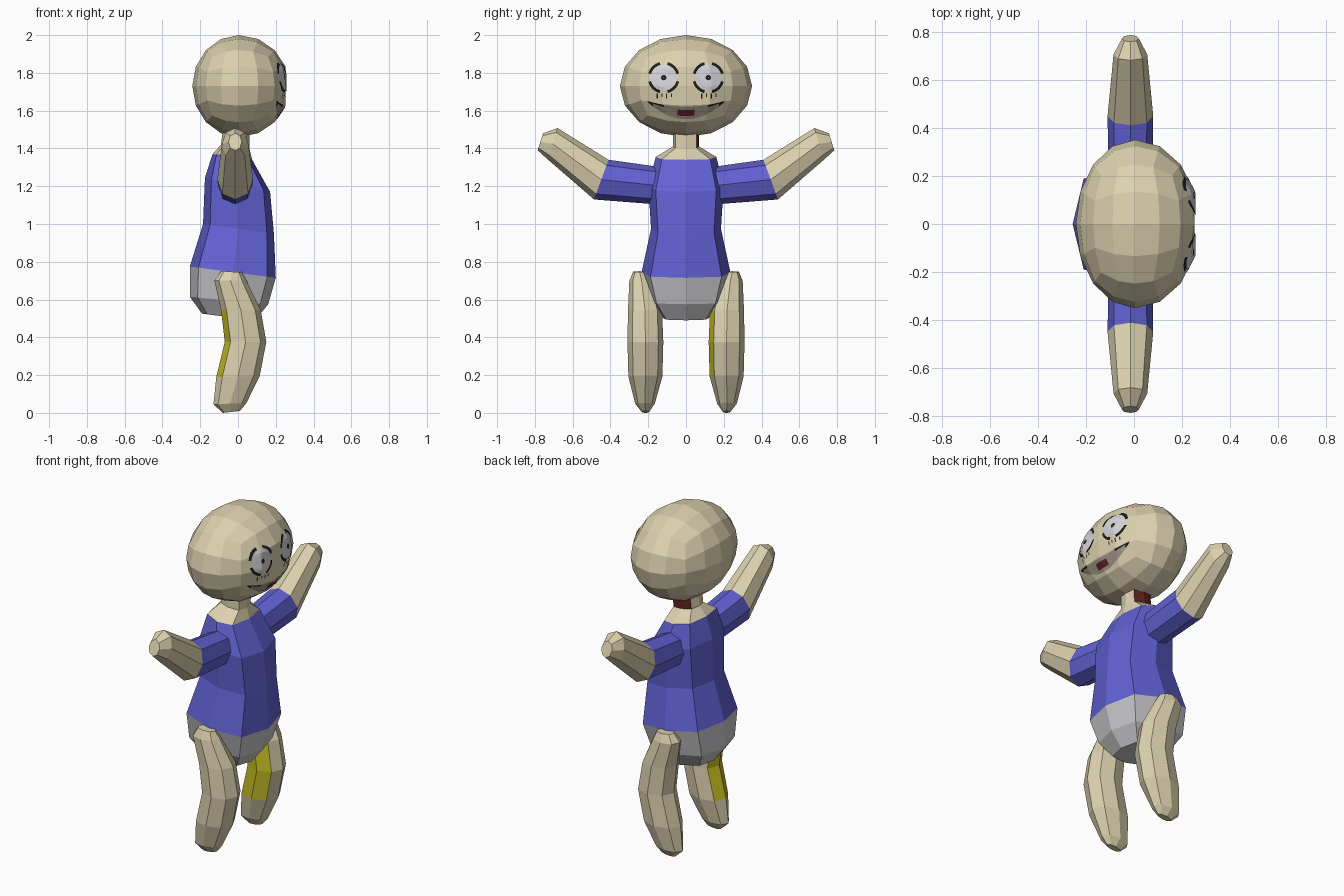
import bpy, bmesh, math
from mathutils import Vector
from mathutils.bvhtree import BVHTree

if "Cube" in bpy.data.objects:
    bpy.data.objects.remove(bpy.data.objects["Cube"])


def material(name, r, g, b):
    m = bpy.data.materials.new(name)
    m.diffuse_color = (r, g, b, 1)
    m.use_nodes = True
    m.node_tree.nodes["Principled BSDF"].inputs["Base Color"].default_value = m.diffuse_color
    return m


SKIN = material("skin", 0.72, 0.64, 0.43)
BLUE = material("blue shirt", 0.12, 0.12, 0.66)
GREY = material("grey shorts", 0.58, 0.58, 0.60)
YELLOW = material("yellow patch", 0.57, 0.52, 0.016)
RED = material("dark red", 0.12, 0.015, 0.015)
BLACK = material("black", 0.015, 0.013, 0.01)
WHITE = material("eye white", 0.66, 0.66, 0.70)
MOUTH = material("mouth grey", 0.36, 0.31, 0.26)


def finish(name, bm, mats):
    me = bpy.data.meshes.new(name)
    bm.to_mesh(me)
    for m in mats:
        me.materials.append(m)
    ob = bpy.data.objects.new(name, me)
    bpy.context.collection.objects.link(ob)
    return ob


def ring(p, q, v, k):
    """Eight-sided cross-section through the opposite points p and q, half width v."""
    p, q, v = Vector(p), Vector(q), Vector(v)
    c, u = (p + q) / 2, (p - q) / 2
    ab = [(1, 0), (k, k), (0, 1), (-k, k), (-1, 0), (-k, -k), (0, -1), (k, -k)]
    return [c + u * a + v * b for a, b in ab]


def loft(name, rings, mats, rule):
    bm = bmesh.new()
    vs = [[bm.verts.new(p) for p in r] for r in rings]
    for i in range(len(vs) - 1):
        for j in range(8):
            n = (j + 1) % 8
            f = bm.faces.new((vs[i][j], vs[i][n], vs[i + 1][n], vs[i + 1][j]))
            f.tag = True
    bm.faces.new(vs[0])
    bm.faces.new(vs[-1])
    bmesh.ops.recalc_face_normals(bm, faces=bm.faces)
    for f in bm.faces:
        f.material_index = rule(f.calc_center_median(), f.normal)
    return finish(name, bm, mats)


# torso with neck and shorts: front x, front z, back x, back z, half width
TORSO = [(.06, 1.50, -.08, 1.50, .07), (.06, 1.40, -.09, 1.42, .07),
         (.075, 1.34, -.135, 1.37, .16), (.17, 1.17, -.175, 1.245, .20),
         (.19, .95, -.185, 1.0, .185), (.20, .715, -.255, .775, .235),
         (.16, .575, -.255, .615, .195), (.09, .49, -.19, .525, .13)]
BANDS = [1.36, .745]


def torso_rule(c, n):
    if c.z > 1.43 and n.y > .8:
        return 3
    # heights follow the slope of the rings (back is higher)
    z = c.z + c.x * .13
    return 0 if z > BANDS[0] - .015 else 1 if z > BANDS[1] else 2


loft("torso", [ring((fx, 0, fz), (bx, 0, bz), (0, w, 0), .8) for fx, fz, bx, bz, w in TORSO],
     [SKIN, BLUE, GREY, RED], torso_rule)

# legs: front x, z, back x, z, centre y, half width
LEG = [(.02, .745, -.09, .75, .245, .035), (.045, .70, -.125, .70, .235, .065),
       (.12, .545, -.09, .545, .217, .09), (.15, .376, -.07, .376, .215, .095),
       (.115, .196, -.115, .19, .215, .09), (.045, .053, -.13, .045, .217, .052),
       (.01, .01, -.08, 0, .215, .02)]
# arms: top y, z, bottom y, z, half width
ARM = [(.11, 1.27, .12, 1.14, .05), (.16, 1.305, .17, 1.105, .09),
       (.41, 1.34, .487, 1.13, .095), (.68, 1.508, .73, 1.34, .07),
       (.757, 1.48, .785, 1.39, .035)]

for side, s in (("left", 1), ("right", -1)):
    def leg_rule(c, n, s=s):
        facing = n.y < -.8 if s > 0 else n.x < -.8
        return int(facing and .2 < c.z < .55)

    loft(side + "_leg", [ring((fx, s * y, fz), (bx, s * y, bz), (0, w, 0), .72)
                         for fx, fz, bx, bz, y, w in LEG], [SKIN, YELLOW], leg_rule)
    loft(side + "_arm", [ring((-.015, s * ty, tz), (-.015, s * by, bz), (w, 0, 0), .72)
                         for ty, tz, by, bz, w in ARM],
         [SKIN, BLUE], lambda c, n: int(abs(c.y) < .4))

# head: cube grid rounded to an ellipsoid, slightly flattened in front
bm = bmesh.new()
bmesh.ops.create_cube(bm, size=2)
bmesh.ops.subdivide_edges(bm, edges=bm.edges[:], cuts=3, use_grid_fill=True)
for v in bm.verts:
    n = Vector([math.tan(t * math.pi / 4) for t in v.co]).normalized()
    x = min(1, n.x * 1.08) if n.x > 0 else n.x
    v.co = (.005 + .247 * x, .35 * n.y, 1.73 + .27 * n.z)
bmesh.ops.recalc_face_normals(bm, faces=bm.faces)
HEAD = BVHTree.FromBMesh(bm)
finish("head", bm, [SKIN])


def patch(name, rows, mats, rule):
    """Thin painted detail: a grid of (y, z) points laid onto the front of the head."""
    bm = bmesh.new()
    vs = []
    for r in rows:
        line = []
        for y, z in r:
            hit = HEAD.ray_cast(Vector((1, y, z)), Vector((-1, 0, 0)))[0]
            line.append(bm.verts.new((hit.x + .004, y, z)))
        vs.append(line)
    for i in range(len(vs) - 1):
        for j in range(len(vs[0]) - 1):
            m = rule(i, j)
            if m is not None:
                f = bm.faces.new((vs[i][j], vs[i][j + 1], vs[i + 1][j + 1], vs[i + 1][j]))
                f.normal_update()
                if f.normal.x < 0:
                    f.normal_flip()
                f.material_index = m
    bmesh.ops.delete(bm, geom=[v for v in bm.verts if not v.link_faces], context='VERTS')
    finish(name, bm, mats)


# eyes: pupil, white, and a broken dark rim strongest on the diagonals
RADII = [.002, .014, .03, .05, .07, .085]


def eye_rule(i, j):
    if i == 0:
        return 1
    if i < 4:
        return 0
    return 1 if j % 6 in (1, 2, 3, 4) else None


for side, s in (("left", 1), ("right", -1)):
    cy = .118 * s
    rows = [[(cy + r * math.cos(a * math.tau / 24), 1.775 + r * math.sin(a * math.tau / 24))
             for a in range(25)] for r in RADII]
    patch(side + "_eye", rows, [WHITE, BLACK], eye_rule)
    # drips under the eye
    for k in range(4):
        y = cy + (k - 1.5) * .025
        low = 1.665 + .008 * (k % 2)
        patch(f"{side}_drip_{k}", [[(y, z), (y + .006, z)] for z in (1.69, low)],
              [BLACK], lambda i, j: 0)

# mouth: grey crescent with dark corners and a dark red centre
COLS = 28
rows = []
for i in range(5):
    row = []
    for j in range(COLS + 1):
        t = 2 * j / COLS - 1
        top, bottom = 1.62 + .032 * t * t, 1.555 + .092 * t * t
        row.append((.205 * t, top + (bottom - top) * i / 4))
    rows.append(row)


def mouth_rule(i, j):
    t = abs((j + .5) / COLS * 2 - 1)
    if i in (1, 2) and t < .18:
        return 2
    return 1 if t > .85 or (i == 0 and t > .6) else 0


patch("mouth", rows, [MOUTH, BLACK, RED], mouth_rule)
